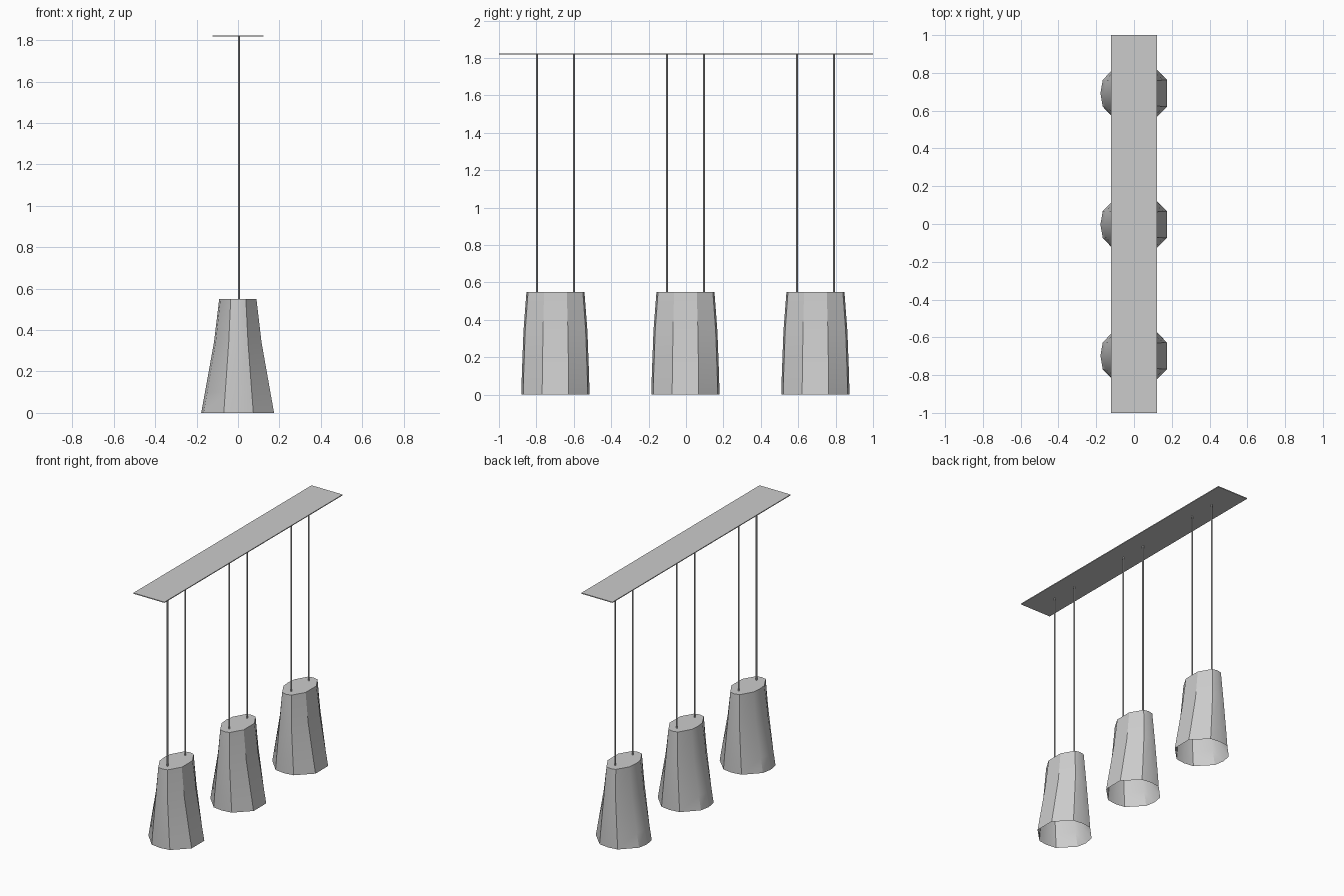
import bpy, bmesh, math

if "Cube" in bpy.data.objects:
    bpy.data.objects.remove(bpy.data.objects["Cube"])

# half outline of the shade, (x, y) fractions of the ring half-sizes, +x to -x
HALF = [(0.99, 0.39), (0.42, 0.945), (0.02, 1.0), (-0.39, 0.945), (-0.94, 0.39)]
OUTLINE = HALF + [(-1.01, 0)] + [(x, -y) for x, y in reversed(HALF)]
# shade rings: height, half width in x, half width in y
RINGS = [(0.0, 0.176, 0.182), (0.10, 0.158, 0.180),
         (0.34, 0.115, 0.171), (0.55, 0.090, 0.155)]
CENTRES = [-0.698, -0.003, 0.692]


def finish(bm, name, loc=(0, 0, 0), smooth=False):
    me = bpy.data.meshes.new(name)
    bm.to_mesh(me)
    bm.free()
    ob = bpy.data.objects.new(name, me)
    ob.location = loc
    bpy.context.collection.objects.link(ob)
    if smooth:
        bpy.ops.object.select_all(action='DESELECT')
        ob.select_set(True)
        bpy.context.view_layer.objects.active = ob
        bpy.ops.object.shade_smooth_by_angle(angle=math.radians(30))
    return ob


def make_shade(y):
    # open-bottomed faceted shell with a flat cap
    bm = bmesh.new()
    rings = [[bm.verts.new((px * rx, py * ry, z)) for px, py in OUTLINE]
             for z, rx, ry in RINGS]
    n = len(OUTLINE)
    for lo, hi in zip(rings, rings[1:]):
        for i in range(n):
            j = (i + 1) % n
            bm.faces.new((lo[i], lo[j], hi[j], hi[i]))
    bm.faces.new(rings[-1])
    finish(bm, "lamp_shade", (0, y, 0), True)


def make_wire(y):
    bm = bmesh.new()
    bmesh.ops.create_cone(bm, cap_ends=True, segments=8,
                          radius1=0.005, radius2=0.005, depth=1.27)
    finish(bm, "hanging_wire", (0.004, y, 0.55 + 1.27 / 2), True)


# ceiling plate
bm = bmesh.new()
bmesh.ops.create_cube(bm, size=1)
bmesh.ops.scale(bm, vec=(0.244, 2.0, 0.006), verts=bm.verts)
finish(bm, "ceiling_plate", (0, 0, 1.821))

# three shades, each on two wires
for c in CENTRES:
    make_shade(c)
    for s in (-1, 1):
        make_wire(c + s * 0.099)
